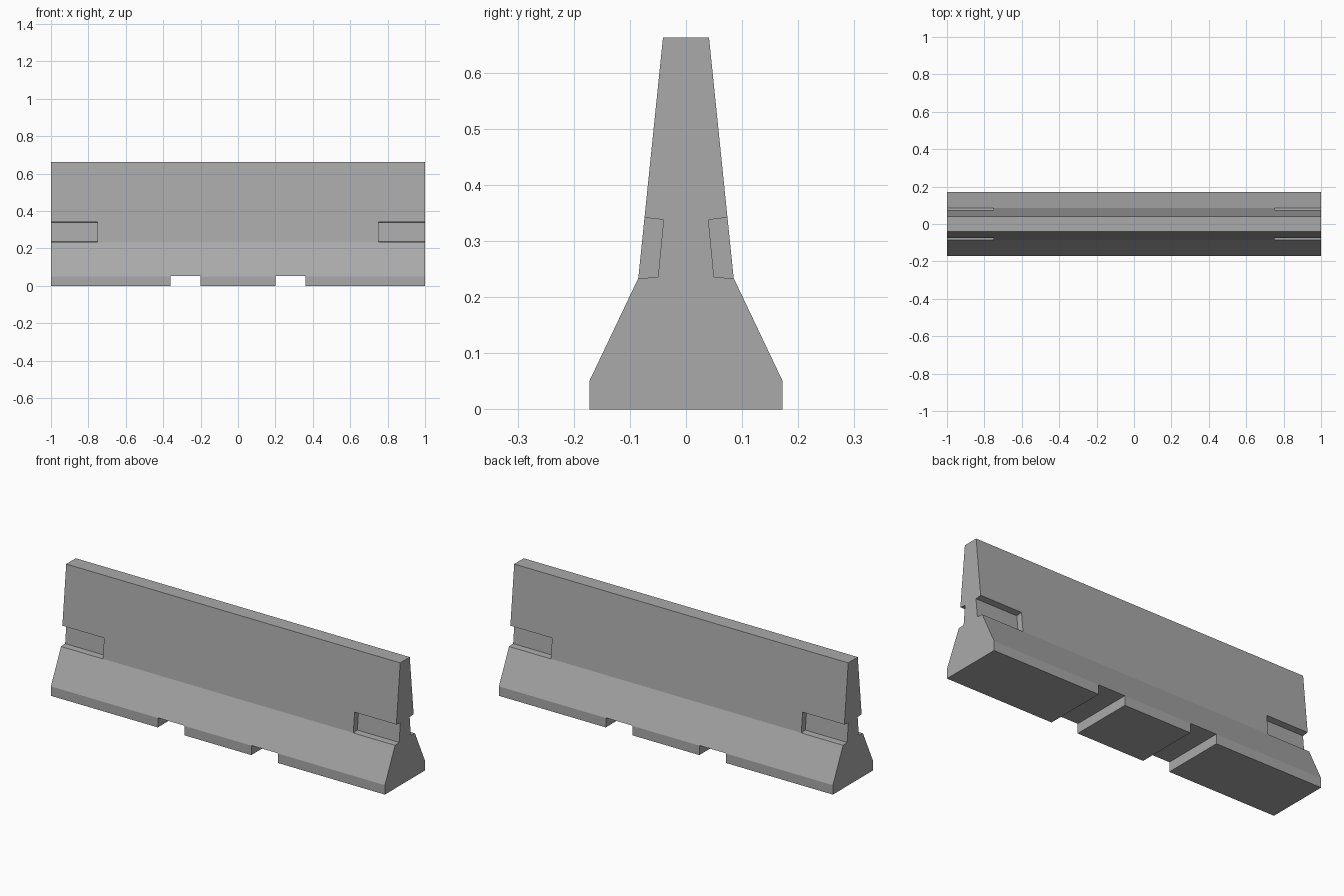
import bpy
import bmesh

cube = bpy.data.objects.get("Cube")
if cube:
    bpy.data.objects.remove(cube, do_unlink=True)

concrete = bpy.data.materials.new("concrete grey")
concrete.use_nodes = True
GREY = (0.4, 0.4, 0.4, 1)
concrete.diffuse_color = GREY
concrete.node_tree.nodes["Principled BSDF"].inputs["Base Color"].default_value = GREY


def extrude_profile(name, profile, x0, x1):
    """Solid made by sweeping a (y, z) outline from x0 to x1."""
    bm = bmesh.new()
    face = bm.faces.new([bm.verts.new((x0, y, z)) for y, z in profile])
    swept = bmesh.ops.extrude_face_region(bm, geom=[face])["geom"]
    verts = [v for v in swept if isinstance(v, bmesh.types.BMVert)]
    bmesh.ops.translate(bm, verts=verts, vec=(x1 - x0, 0, 0))
    bmesh.ops.recalc_face_normals(bm, faces=bm.faces)
    mesh = bpy.data.meshes.new(name)
    bm.to_mesh(mesh)
    bm.free()
    mesh.materials.append(concrete)
    obj = bpy.data.objects.new(name, mesh)
    bpy.context.collection.objects.link(obj)
    return obj


def cut(target, cutter):
    cutter.hide_render = True
    cutter.hide_viewport = True
    mod = target.modifiers.new(cutter.name, "BOOLEAN")
    mod.operation = "DIFFERENCE"
    mod.solver = "EXACT"
    mod.object = cutter


# Barrier body: tapered wall on a flared foot
half = [(0.172, 0), (0.172, 0.051), (0.085, 0.234), (0.041, 0.663)]
body = extrude_profile("barrier_body", half + [(-y, z) for y, z in reversed(half)], -1, 1)

# Side pockets at both ends, and drainage slots under the foot
pocket = [(0.05, 0.236), (0.085, 0.2335), (0.2, 0.236), (0.2, 0.357), (0.04, 0.338)]
slot = [(-0.3, -0.1), (0.3, -0.1), (0.3, 0.052), (-0.3, 0.052)]
cutters = []
for end, sx in (("left", 1), ("right", -1)):
    for side, sy in (("back", 1), ("front", -1)):
        cutters.append(extrude_profile(f"{side}_{end}_pocket_cutter",
                                       [(sy * y, z) for y, z in pocket], sx * 0.75, sx * 1.1))
    cutters.append(extrude_profile(f"{end}_drain_slot_cutter", slot, sx * 0.2, sx * 0.36))
for cutter in cutters:
    cut(body, cutter)

# Bake the cuts and remove the helpers
bpy.context.view_layer.update()
graph = bpy.context.evaluated_depsgraph_get()
body_mesh = bpy.data.meshes.new_from_object(body.evaluated_get(graph))
body.modifiers.clear()
body.data = body_mesh
for cutter in cutters:
    bpy.data.objects.remove(cutter, do_unlink=True)
